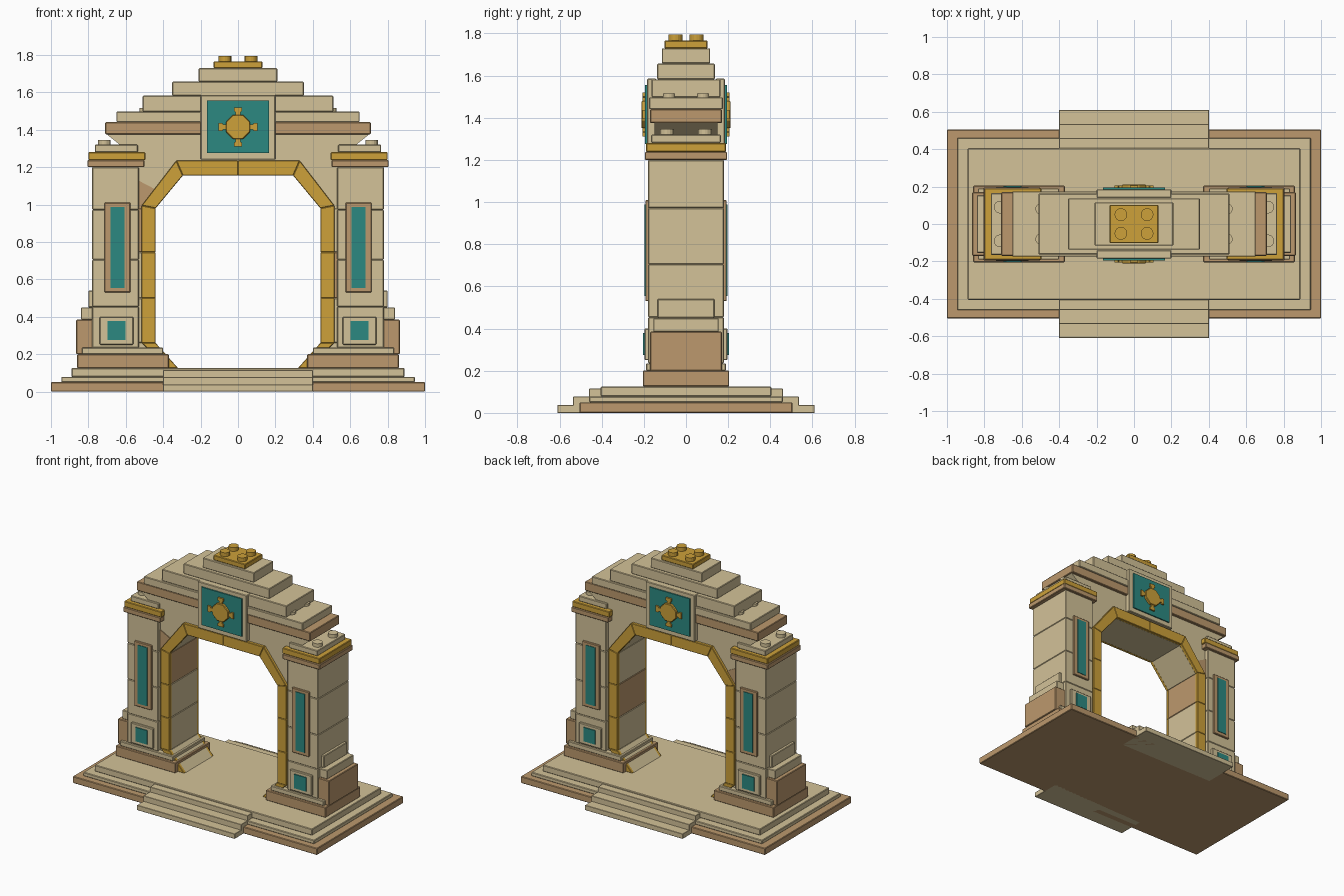
import bpy, bmesh, math
from mathutils import Matrix

if "Cube" in bpy.data.objects:
    bpy.data.objects.remove(bpy.data.objects["Cube"])


def material(name, rgb):
    lin = [((c / 255 + 0.055) / 1.055) ** 2.4 for c in rgb] + [1]
    m = bpy.data.materials.new(name)
    m.use_nodes = True
    m.diffuse_color = lin
    m.node_tree.nodes["Principled BSDF"].inputs["Base Color"].default_value = lin
    return m


SAND = material("sand stone", (211, 194, 152))
BROWN = material("brown stone", (188, 153, 109))
GOLD = material("gold", (205, 161, 58))
TEAL = material("teal", (44, 137, 129))


def finish(bm, name, mat, bevel=0.0):
    bmesh.ops.recalc_face_normals(bm, faces=bm.faces)
    me = bpy.data.meshes.new(name)
    bm.to_mesh(me)
    bm.free()
    me.materials.append(mat)
    ob = bpy.data.objects.new(name, me)
    bpy.context.collection.objects.link(ob)
    if bevel:
        mod = ob.modifiers.new("soft edge", "BEVEL")
        mod.width, mod.segments = bevel, 1
    return ob


def box(name, mat, x, y, z, bevel=0.004):
    """Block from three (low, high) ranges."""
    bm = bmesh.new()
    bmesh.ops.create_cube(bm, size=1)
    for v in bm.verts:
        for i, r in enumerate((x, y, z)):
            v.co[i] = max(r) if v.co[i] > 0 else min(r)
    return finish(bm, name, mat, bevel)


def slab(name, mat, hx, hy, z0, z1):
    return box(name, mat, (-hx, hx), (-hy, hy), (z0, z1))


def prism(name, mat, pts, y0, y1, bevel=0.0):
    """Outline in x and z, pulled from y0 to y1."""
    bm = bmesh.new()
    face = bm.faces.new([bm.verts.new((px, y0, pz)) for px, pz in pts])
    ext = bmesh.ops.extrude_face_region(bm, geom=[face])["geom"]
    bmesh.ops.translate(bm, vec=(0, y1 - y0, 0),
                        verts=[g for g in ext if isinstance(g, bmesh.types.BMVert)])
    return finish(bm, name, mat, bevel)


def stud(name, mat, x, y, z, r=0.034, h=0.028):
    bm = bmesh.new()
    bmesh.ops.create_cone(bm, cap_ends=True, segments=16, radius1=r, radius2=r, depth=h,
                          matrix=Matrix.Translation((x, y, z + h / 2)))
    return finish(bm, name, mat)


# Stepped platform
slab("platform_bottom", BROWN, 1.0, 0.505, 0, 0.05)
slab("platform_middle", SAND, 0.945, 0.46, 0.05, 0.078)
slab("platform_top", SAND, 0.89, 0.405, 0.078, 0.125)
for f, side in ((-1, "front"), (1, "back")):
    for reach, top in ((0.61, 0.037), (0.535, 0.078), (0.46, 0.115)):
        box(f"{side}_step", SAND, (-0.4, 0.4), (f * 0.35, f * reach), (0, top), 0.002)

# Arch lining, listed from the foot up to the crown
inner = [(0.32, 0.125), (0.44, 0.26), (0.44, 0.5), (0.44, 0.745),
         (0.44, 0.98), (0.295, 1.155), (0, 1.155)]
outer = [(0.38, 0.125), (0.515, 0.26), (0.515, 0.5), (0.515, 0.745),
         (0.515, 0.995), (0.33, 1.235), (0, 1.235)]

for s, side in ((-1, "right"), (1, "left")):
    def sx(a, b):
        return (s * a, s * b)

    def block(name, mat, x0, x1, hy, z0, z1):
        return box(f"{side}_{name}", mat, sx(x0, x1), (-hy, hy), (z0, z1))

    # Pier foot
    block("plinth", BROWN, 0.37, 0.86, 0.205, 0.125, 0.2)
    block("plinth_lip", SAND, 0.40, 0.835, 0.19, 0.2, 0.235)
    block("buttress_low", BROWN, 0.77, 0.865, 0.17, 0.2, 0.385)
    block("buttress_middle", SAND, 0.77, 0.84, 0.155, 0.385, 0.45)
    block("buttress_top", SAND, 0.77, 0.80, 0.135, 0.45, 0.54)

    # Stacked pier blocks
    levels = [0.235, 0.453, 0.705, 0.972, 1.2]
    for z0, z1 in zip(levels, levels[1:]):
        block("pier_block", SAND, 0.53, 0.78, 0.18, z0, z1)

    # Inner jamb blocks, with one darker block on each side
    dark = 4 if s < 0 else 3
    for i in range(2, 5):
        block("jamb_block", BROWN if i == dark else SAND, 0.44, 0.54, 0.152,
              inner[i - 1][1], inner[i][1])
    prism(f"{side}_foot_wedge", SAND, [(s * 0.32, 0.125), (s * 0.44, 0.26), (s * 0.535, 0.26),
                                       (s * 0.535, 0.125)], -0.152, 0.152)

    # Capital
    block("capital_brown", BROWN, 0.50, 0.805, 0.195, 1.2, 1.238)
    block("capital_gold", GOLD, 0.495, 0.80, 0.19, 1.238, 1.28)
    block("capital_top", SAND, 0.535, 0.765, 0.165, 1.28, 1.32)
    for y in (-0.09, 0.09):
        stud(f"{side}_capital_stud", SAND, s * 0.715, y, 1.318)
        stud(f"{side}_roof_stud", SAND, s * 0.497, y * 0.9, 1.493, 0.03, 0.022)

    # Half of the arch body
    prism(f"{side}_arch_body", SAND,
          [(0, 1.155), (s * 0.295, 1.155), (s * 0.44, 0.98), (s * 0.54, 0.98),
           (s * 0.54, 1.31), (s * 0.62, 1.31), (s * 0.705, 1.378), (0, 1.378)], -0.15, 0.15)

    for f, face in ((-1, "front"), (1, "back")):
        # Gold arch trim, one piece per stone
        for i in range(len(inner) - 1):
            quad = [inner[i], inner[i + 1], outer[i + 1], outer[i]]
            prism(f"{side}_{face}_arch_trim", GOLD, [(s * a, b) for a, b in quad],
                  f * 0.148, f * 0.172, 0.003)
        # Brown infill beside the sloping trim
        if s < 0:
            prism(f"{side}_{face}_infill", BROWN,
                  [(-0.535, 0.98), (-0.535, 1.13), (-0.44, 1.08), (-0.515, 0.98)],
                  f * 0.148, f * 0.156)
        # Tall framed panel and small square panel
        box(f"{side}_{face}_tall_frame", BROWN, sx(0.575, 0.715), (f * 0.17, f * 0.193), (0.53, 1.01))
        box(f"{side}_{face}_tall_panel", TEAL, sx(0.607, 0.683), (f * 0.19, f * 0.197), (0.555, 0.988), 0)
        box(f"{side}_{face}_small_frame", SAND, sx(0.56, 0.74), (f * 0.17, f * 0.197), (0.25, 0.4))
        box(f"{side}_{face}_small_panel", TEAL, sx(0.602, 0.698), (f * 0.195, f * 0.204), (0.275, 0.378), 0)

# Stepped roof
slab("roof_band", BROWN, 0.71, 0.17, 1.375, 1.441)
slab("roof_step_1", SAND, 0.65, 0.175, 1.441, 1.497)
slab("roof_step_2", SAND, 0.51, 0.163, 1.497, 1.582)
slab("roof_step_3", SAND, 0.352, 0.137, 1.582, 1.657)
slab("roof_step_4", SAND, 0.21, 0.115, 1.657, 1.729)
slab("roof_gold_cap", GOLD, 0.13, 0.102, 1.729, 1.766)
for x in (-0.07, 0.07):
    for y in (-0.05, 0.05):
        stud("cap_stud", GOLD, x, y, 1.766)

# Central panel and gold emblem on both faces
CZ = 1.415
for f, face in ((-1, "front"), (1, "back")):
    box(f"{face}_crest_frame", SAND, (-0.2, 0.2), (f * 0.14, f * 0.185), (1.24, 1.585))
    box(f"{face}_crest_panel", TEAL, (-0.165, 0.165), (f * 0.18, f * 0.194), (1.275, 1.555), 0)
    ring = [math.radians(22.5 + 45 * k) for k in range(8)]
    prism(f"{face}_emblem_centre", GOLD,
          [(0.07 * math.cos(a), CZ + 0.07 * math.sin(a)) for a in ring], f * 0.19, f * 0.212, 0.004)
    for k in range(4):
        c, t = math.cos(k * math.pi / 2), math.sin(k * math.pi / 2)
        arm = [(0.05, -0.013), (0.08, -0.013), (0.085, -0.022), (0.105, -0.022),
               (0.105, 0.022), (0.085, 0.022), (0.08, 0.013), (0.05, 0.013)]
        prism(f"{face}_emblem_arm", GOLD, [(c * a - t * b, CZ + t * a + c * b) for a, b in arm],
              f * 0.19, f * 0.206)
